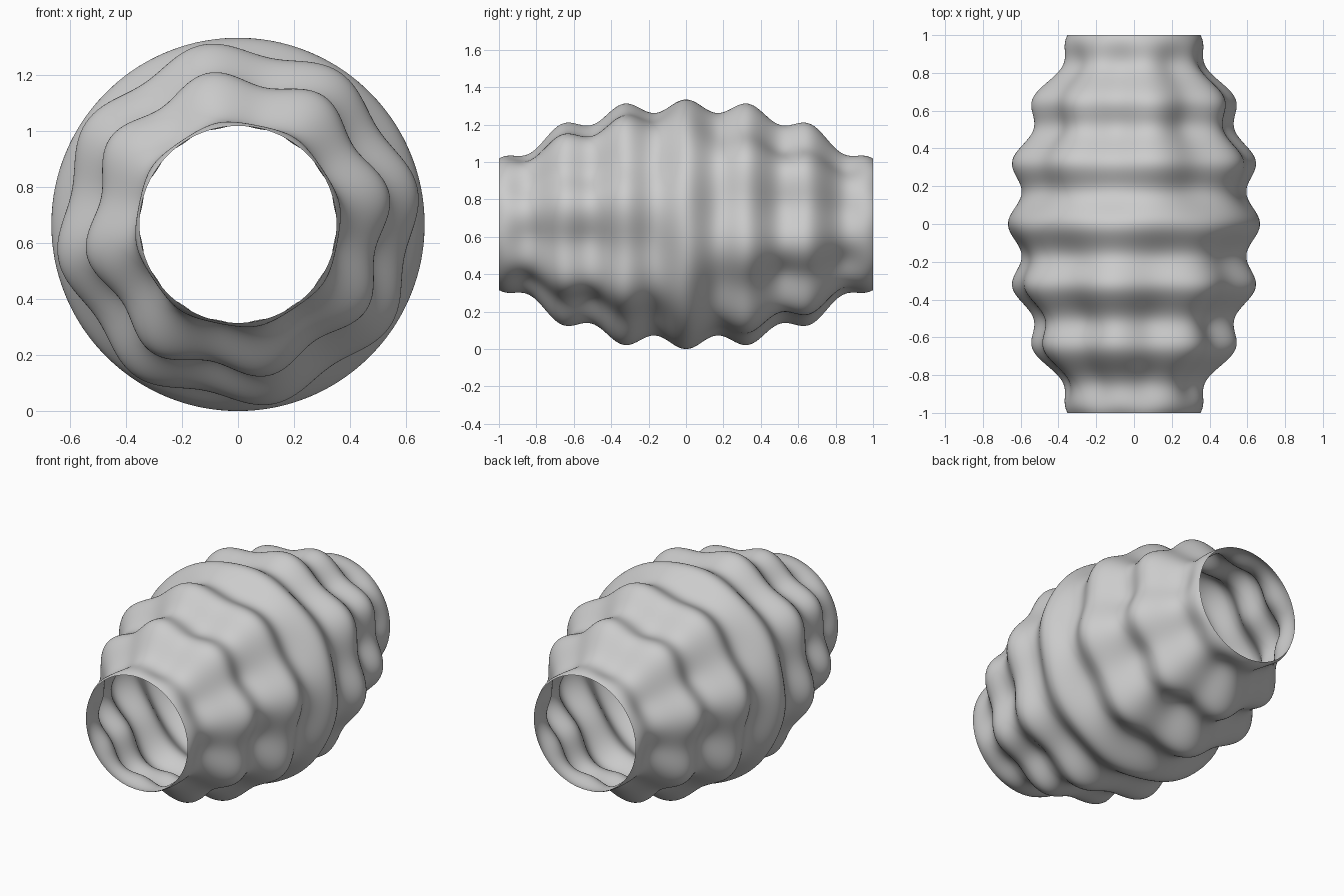
import bpy, bmesh
from math import sin, cos, pi

if "Cube" in bpy.data.objects:
    bpy.data.objects.remove(bpy.data.objects["Cube"])

N_AROUND, N_ALONG = 192, 160
AXIS_Z = 0.667


def radius(y, a):
    # barrel profile, ring ripples, and eight lobes that swap sides past the middle
    barrel = 0.632 - 0.315 * (0.5 * y * y + 0.5 * (1 - cos(pi * y / 2)))
    return barrel + 0.035 * cos(6 * pi * y) - 0.029 * sin(pi * y) * sin(8 * a)


# open-ended rippled tube along y
bm = bmesh.new()
rings = []
for j in range(N_ALONG + 1):
    y = -1 + 2 * j / N_ALONG
    ring = []
    for i in range(N_AROUND):
        a = 2 * pi * i / N_AROUND
        r = radius(y, a)
        ring.append(bm.verts.new((r * cos(a), y, AXIS_Z + r * sin(a))))
    rings.append(ring)
for lo, hi in zip(rings, rings[1:]):
    for i in range(N_AROUND):
        k = (i + 1) % N_AROUND
        bm.faces.new((lo[i], lo[k], hi[k], hi[i])).smooth = True
bmesh.ops.recalc_face_normals(bm, faces=bm.faces)

mesh = bpy.data.meshes.new("rippled_tube")
bm.to_mesh(mesh)
bm.free()
bpy.context.collection.objects.link(bpy.data.objects.new("rippled_tube", mesh))
